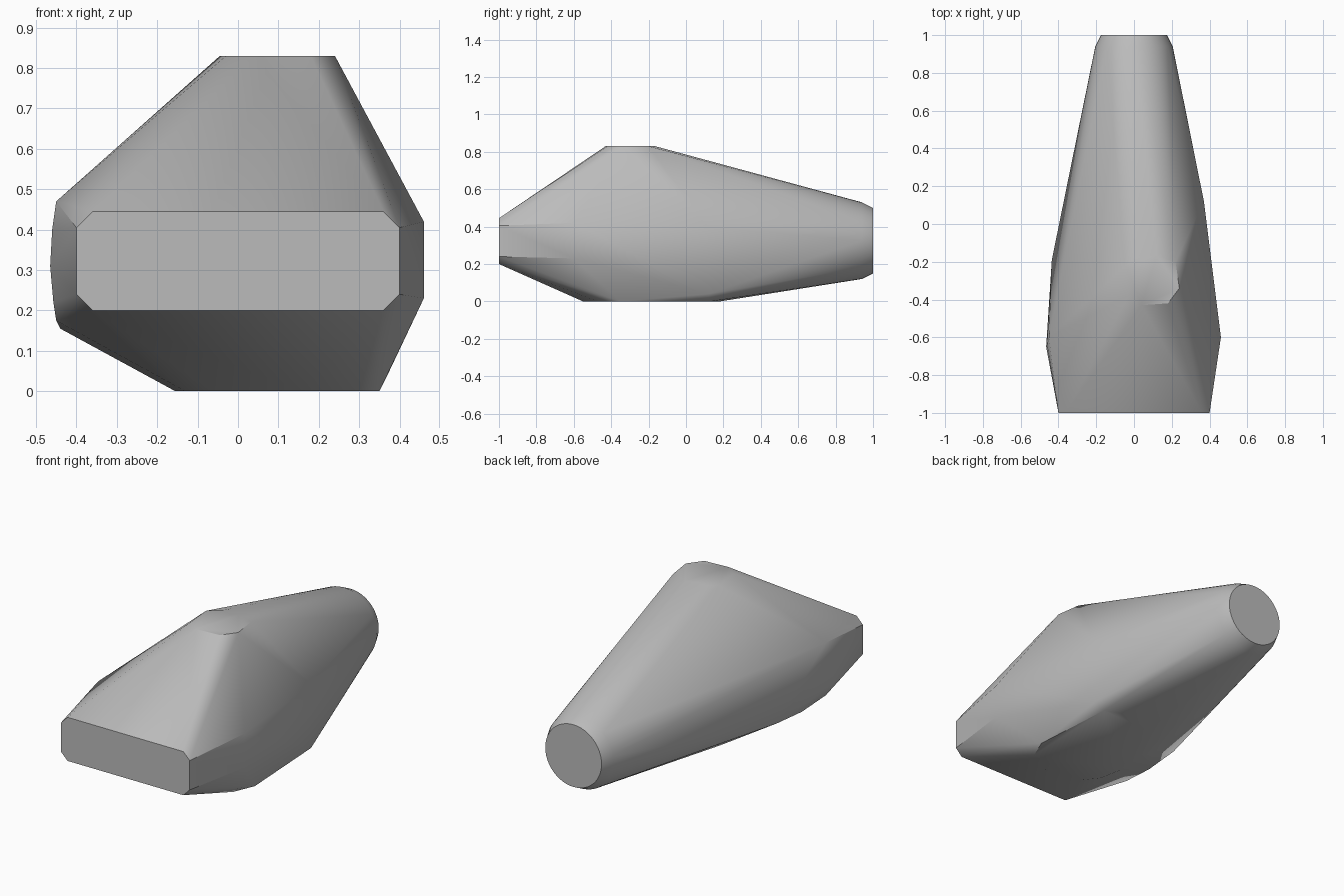
import bpy
import bmesh
from math import sin, cos, pi, radians

cube = bpy.data.objects.get("Cube")
if cube:
    bpy.data.objects.remove(cube, do_unlink=True)

grey = bpy.data.materials.new("stone grey")
grey.use_nodes = True
COLOUR = (0.5, 0.5, 0.5, 1)
grey.diffuse_color = COLOUR
grey.node_tree.nodes["Principled BSDF"].inputs["Base Color"].default_value = COLOUR


def ring(radius, y, z=0.325, sides=48):
    """Circle facing along y."""
    return [(radius * cos(2 * pi * i / sides), y, z + radius * sin(2 * pi * i / sides))
            for i in range(sides)]


def flat(outline, z):
    """Outline laid at one height."""
    return [(x, y, z) for x, y in outline]


# Chamfered rectangular front end
points = [(s * x, -1, z) for s in (-1, 1)
          for x, z in ((0.36, 0.20), (0.40, 0.24), (0.40, 0.405), (0.36, 0.445))]

# Round back end with a chamfered rim
points += ring(0.175, 1) + ring(0.205, 0.94)

# Flat top and flat underside
points += flat([(-0.045, -0.22), (-0.03, -0.38), (0.04, -0.43), (0.18, -0.42),
                (0.24, -0.34), (0.22, -0.2), (0.12, -0.165), (0.02, -0.17)], 0.83)
points += flat([(0.35, -0.35), (0.3, -0.47), (0.16, -0.55), (-0.06, -0.52), (-0.13, -0.43),
                (-0.155, -0.3), (-0.14, -0.1), (0, 0.12), (0.2, 0.18), (0.32, 0.13)], 0)

# Left side corners
points += [(0.46, -0.6, 0.42), (0.46, -0.6, 0.23), (0.37, 0.12, 0.40), (0.37, 0.12, 0.04)]

# Right side bulge
points += [(-0.45, -0.6, 0.47), (-0.46, -0.64, 0.40), (-0.465, -0.65, 0.31),
           (-0.457, -0.65, 0.22), (-0.45, -0.6, 0.175), (-0.44, -0.4, 0.155),
           (-0.435, -0.19, 0.17)]

# Wrap everything in one faceted hull
bm = bmesh.new()
for p in points:
    bm.verts.new(p)
hull = bmesh.ops.convex_hull(bm, input=bm.verts)
loose = [v for v in bm.verts if not v.link_faces]
bmesh.ops.delete(bm, geom=loose, context='VERTS')
bmesh.ops.dissolve_limit(bm, angle_limit=radians(0.5), verts=bm.verts, edges=bm.edges)
bmesh.ops.recalc_face_normals(bm, faces=bm.faces)
mesh = bpy.data.meshes.new("tapered_rock")
bm.to_mesh(mesh)
bm.free()
mesh.materials.append(grey)
rock = bpy.data.objects.new("tapered_rock", mesh)
bpy.context.collection.objects.link(rock)

# Smooth the soft edges, keep the hard ones
for o in bpy.context.selected_objects:
    o.select_set(False)
rock.select_set(True)
bpy.context.view_layer.objects.active = rock
bpy.ops.object.shade_smooth_by_angle(angle=radians(30))
